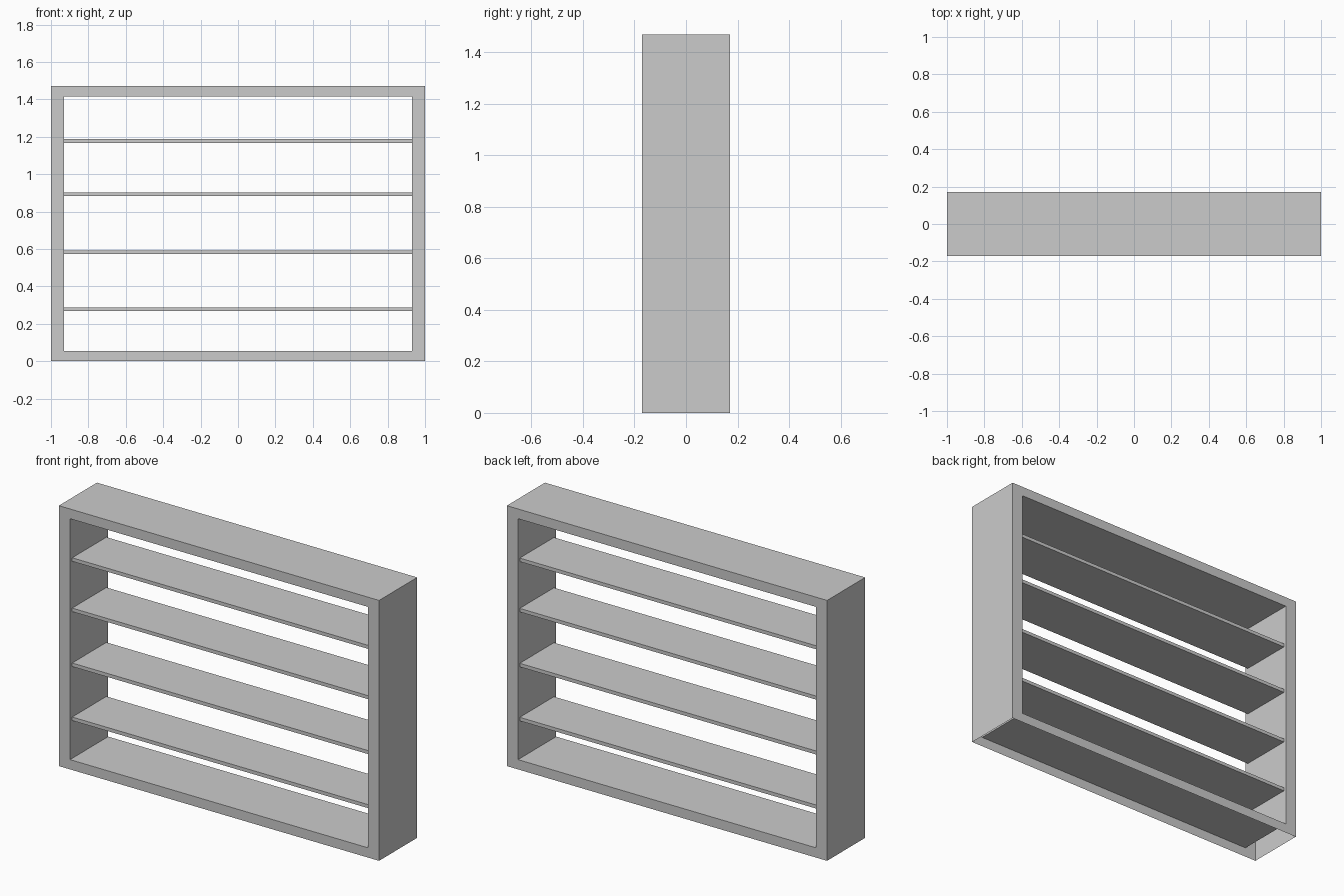
import bpy, bmesh

if "Cube" in bpy.data.objects:
    bpy.data.objects.remove(bpy.data.objects["Cube"])

W, H, D = 1.0, 1.47, 0.17      # half width, height, half depth
IW, ZB, ZT = 0.93, 0.055, 1.415  # opening half width, bottom and top


def add_object(name, bm):
    bmesh.ops.recalc_face_normals(bm, faces=bm.faces)
    mesh = bpy.data.meshes.new(name)
    bm.to_mesh(mesh)
    bm.free()
    obj = bpy.data.objects.new(name, mesh)
    bpy.context.collection.objects.link(obj)
    return obj


# Outer frame: hollow rectangular shell around the opening
bm = bmesh.new()
outer = [(-W, 0), (W, 0), (W, H), (-W, H)]
inner = [(-IW, ZB), (IW, ZB), (IW, ZT), (-IW, ZT)]
of, ob, nf, nb = [[bm.verts.new((x, y, z)) for x, z in ring]
                  for ring, y in ((outer, -D), (outer, D), (inner, -D), (inner, D))]
underside = None
for i in range(4):
    j = (i + 1) % 4
    bm.faces.new((of[i], of[j], nf[j], nf[i]))   # front rim
    bm.faces.new((ob[j], ob[i], nb[i], nb[j]))   # back rim
    bm.faces.new((nf[i], nf[j], nb[j], nb[i]))   # opening wall
    face = bm.faces.new((of[j], of[i], ob[i], ob[j]))  # outer wall
    underside = underside or face
bmesh.ops.recalc_face_normals(bm, faces=bm.faces)
# The underside of the frame is open
bmesh.ops.delete(bm, geom=[underside], context='FACES_ONLY')
mesh = bpy.data.meshes.new("frame")
bm.to_mesh(mesh)
bm.free()
bpy.context.collection.objects.link(bpy.data.objects.new("frame", mesh))

# Thin shelves, slightly set back from the frame edges
for n, z in enumerate((0.278, 0.583, 0.893, 1.177), 1):
    bm = bmesh.new()
    bmesh.ops.create_cube(bm, size=1)
    bmesh.ops.scale(bm, verts=bm.verts, vec=(2 * IW, 0.305, 0.02))
    bmesh.ops.translate(bm, verts=bm.verts, vec=(0, 0.002, z))
    add_object(f"shelf_{n}", bm)
